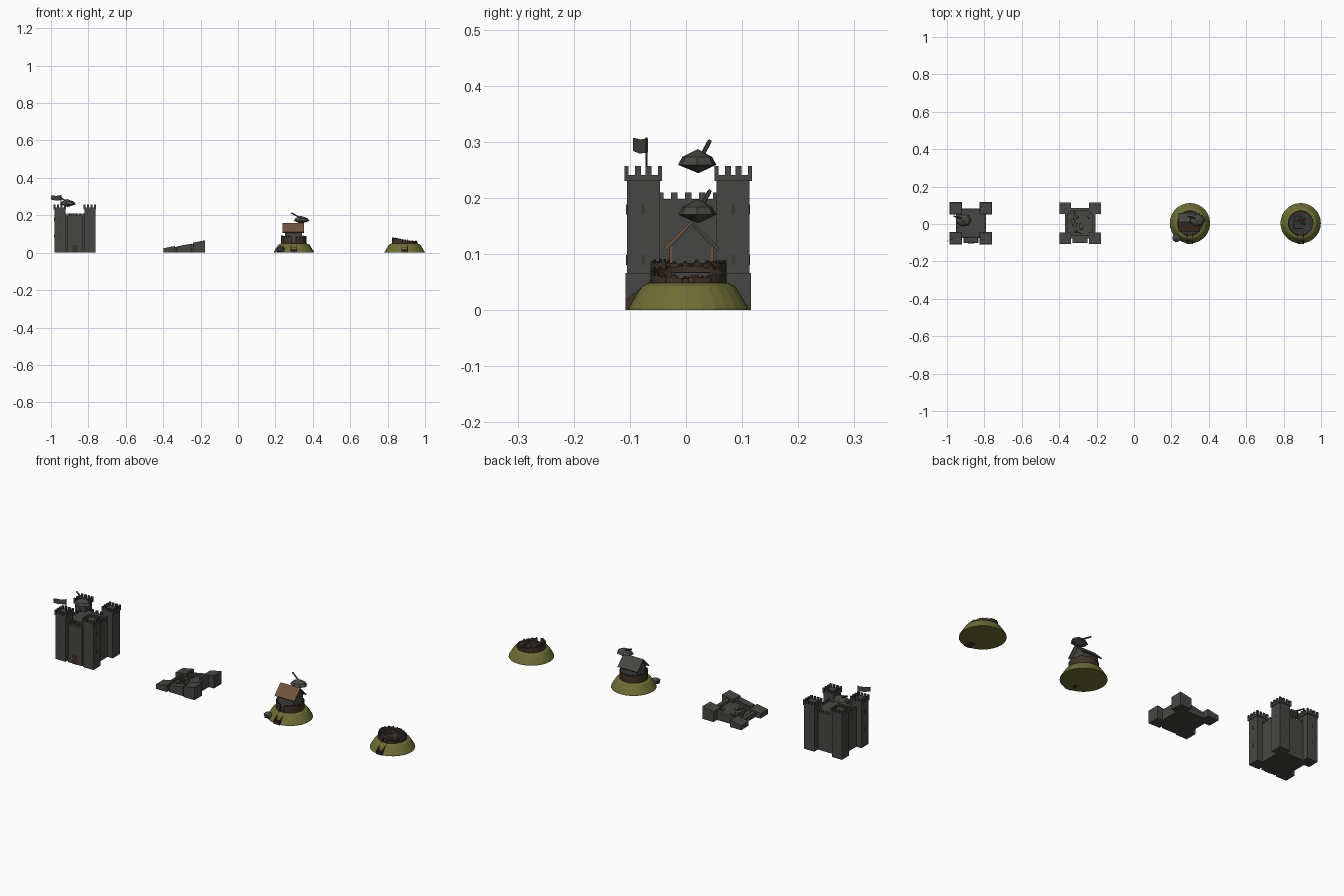
import bpy, bmesh, math, random
from mathutils import Vector, Matrix

if "Cube" in bpy.data.objects:
    bpy.data.objects.remove(bpy.data.objects["Cube"])
random.seed(4)

def mat(name, r, g, b):
    m = bpy.data.materials.new(name)
    m.diffuse_color = (r, g, b, 1)
    m.use_nodes = True
    m.node_tree.nodes["Principled BSDF"].inputs["Base Color"].default_value = m.diffuse_color
    return m

STONE = mat("grey_stone", 0.062, 0.064, 0.056)
DARK = mat("dark_stone", 0.035, 0.036, 0.033)
GRASS = mat("olive_grass", 0.155, 0.155, 0.036)
WOOD = mat("dark_wood", 0.05, 0.032, 0.02)
ROOF = mat("brown_planks", 0.16, 0.088, 0.05)
Y0 = 0.004

def finish(bm, name, material):
    bmesh.ops.recalc_face_normals(bm, faces=bm.faces)
    me = bpy.data.meshes.new(name)
    bm.to_mesh(me)
    bm.free()
    ob = bpy.data.objects.new(name, me)
    me.materials.append(material)
    bpy.context.collection.objects.link(ob)
    return ob

def box(bm, x0, x1, y0, y1, z0, z1):
    """Box; z1 may be a function of (x, y) giving a sloped top."""
    vs = bmesh.ops.create_cube(bm, size=1)['verts']
    for v in vs:
        x = x1 if v.co.x > 0 else x0
        y = y1 if v.co.y > 0 else y0
        top = z1(x, y) if callable(z1) else z1
        v.co = (x, y, top if v.co.z > 0 else z0)
    return vs

def merlons(bm, cx, cy, hx, hy, z0, z1, n, t=0.007):
    """Battlement teeth around a rectangle."""
    for i in range(n):
        f = -1 + 2 * i / (n - 1)
        w = 0.0055
        px, py = cx + f * (hx - w), cy + f * (hy - w)
        for s in (-1, 1):
            ex, ey = cx + s * (hx - t / 2), cy + s * (hy - t / 2)
            box(bm, px - w, px + w, ey - t / 2, ey + t / 2, z0, z1)
            if 0 < i < n - 1:
                box(bm, ex - t / 2, ex + t / 2, py - w, py + w, z0, z1)

def stick(bm, a, b, r, n=5):
    a, b = Vector(a), Vector(b)
    d = b - a
    m = Matrix.Translation((a + b) / 2) @ d.to_track_quat('Z', 'Y').to_matrix().to_4x4()
    bmesh.ops.create_cone(bm, cap_ends=True, segments=n, radius1=r, radius2=r, depth=d.length, matrix=m)

# ---------- intact stone castle ----------
CX = -0.872
TC, TH = 0.08, 0.0295          # tower centre offset, half width
corners = [(sx, sy) for sx in (-1, 1) for sy in (-1, 1)]
bm = bmesh.new()
for sx, sy in corners:
    x, y = CX + sx * TC, Y0 + sy * TC
    box(bm, x - TH, x + TH, y - TH, y + TH, 0, 0.23)
    h = TH + 0.004
    box(bm, x - h, x + h, y - h, y + h, 0.23, 0.241)
    merlons(bm, x, y, h, h, 0.241, 0.257, 4)
finish(bm, "castle_towers", STONE)

bm = bmesh.new()
B = 0.08
box(bm, CX - B, CX + B, Y0 - B, Y0 + B, 0, 0.198)
merlons(bm, CX, Y0, B, B, 0.198, 0.21, 7)
finish(bm, "castle_keep", STONE)
bm = bmesh.new()
box(bm, CX - 0.04, CX + 0.04, Y0 - 0.105, Y0 - 0.07, 0, 0.198)
merlons(bm, CX, Y0 - 0.0875, 0.04, 0.0175, 0.198, 0.21, 4)
finish(bm, "castle_gatehouse", STONE)

# gate and arrow slits
bm = bmesh.new()
box(bm, CX - 0.016, CX + 0.016, Y0 - 0.107, Y0 - 0.104, 0, 0.042)
finish(bm, "castle_gate", WOOD)
bm = bmesh.new()
for sx, sy in corners:
    for z in (0.08, 0.17):
        x, y = CX + sx * TC, Y0 + sy * TC
        ye, xe = y + sy * TH, x + sx * TH
        box(bm, x - 0.002, x + 0.002, ye - 0.001, ye + 0.001, z, z + 0.018)
        box(bm, xe - 0.001, xe + 0.001, y - 0.002, y + 0.002, z, z + 0.018)
finish(bm, "arrow_slits", DARK)

# flag on the front left tower
bm = bmesh.new()
stick(bm, (-0.946, -0.07, 0.235), (-0.946, -0.07, 0.308), 0.002)
finish(bm, "flag_pole", WOOD)
bm = bmesh.new()
pts = [(0, .306), (-.028, .304), (-.054, .307), (-.054, .284), (-.028, .279), (0, .281)]
fv = [bm.verts.new((-0.946 + u, -0.07 + u * 0.46, z)) for u, z in pts]
face = bm.faces.new(fv)
ext = bmesh.ops.extrude_face_region(bm, geom=[face])['geom']
for e in ext:
    if isinstance(e, bmesh.types.BMVert):
        e.co.y += 0.002
finish(bm, "flag", STONE)

# ---------- faceted hovering stones with a slanted stick ----------
def hover_stone(name, x, y, z):
    bm = bmesh.new()
    n = 7
    mid = [[], []]
    for k, (r, h) in enumerate(((1, -0.004), (0.78, 0.01))):
        for i in range(n):
            a = 2 * math.pi * i / n
            mid[k].append(bm.verts.new((x + 0.044 * r * math.cos(a), y + 0.035 * r * math.sin(a), z + h)))
    top = bm.verts.new((x - 0.004, y + 0.001, z + 0.024))
    low = bm.verts.new((x, y + 0.002, z - 0.019))
    for i in range(n):
        j = (i + 1) % n
        bm.faces.new((mid[0][i], mid[0][j], mid[1][j], mid[1][i]))
        bm.faces.new((mid[1][i], mid[1][j], top))
        bm.faces.new((mid[0][j], mid[0][i], low))
    finish(bm, name, STONE)
    bm = bmesh.new()
    stick(bm, (x - 0.01, y + 0.01, z + 0.015), (x - 0.052, y + 0.022, z + 0.038), 0.004)
    finish(bm, name + "_stick", STONE)

hover_stone("castle_hover_stone", -0.911, 0.02, 0.263)
hover_stone("motte_hover_stone", 0.338, 0.02, 0.174)

# ---------- ruined stone castle, sheared off on a slope ----------
RX = -0.288
def cut(off):
    return lambda x, y: 0.045 + off + 0.19 * (x - RX)
bm = bmesh.new()
for sx, sy in corners:
    x, y, h = RX + sx * TC, Y0 + sy * TC, TH + 0.002
    box(bm, x - h, x + h, y - h, y + h, 0, cut(0))
finish(bm, "ruin_towers", STONE)
bm = bmesh.new()
box(bm, RX - 0.07, RX + 0.07, Y0 - 0.07, Y0 + 0.07, 0, cut(-0.018))
for s in (-1, 1):
    box(bm, RX + s * 0.074 - 0.008, RX + s * 0.074 + 0.008, Y0 - B, Y0 + B, 0, cut(-0.006))
    box(bm, RX - B, RX + B, Y0 + s * 0.074 - 0.008, Y0 + s * 0.074 + 0.008, 0, cut(-0.006))
box(bm, RX - 0.04, RX + 0.04, Y0 - 0.105, Y0 - 0.07, 0, cut(-0.004))
finish(bm, "ruin_walls", STONE)
bm = bmesh.new()
for i in range(12):
    x, y = RX + random.uniform(-.055, .055), Y0 + random.uniform(-.055, .055)
    m = (Matrix.Translation((x, y, cut(-0.014)(x, y))) @ Matrix.Rotation(random.uniform(0, 3), 4, 'Z')
         @ Matrix.Rotation(random.uniform(-.4, .4), 4, 'X') @ Matrix.Diagonal((random.uniform(.012, .04), .014, .01, 1)))
    bmesh.ops.create_cube(bm, size=1, matrix=m)
finish(bm, "ruin_rubble", STONE)

# ---------- mounds with palisades ----------
def mound(name, cx, height):
    """Grass mound, stairs and palisade ring; height(x) is the palisade top."""
    bm = bmesh.new()
    n = 28
    prof = [(0.108, 0), (0.107, 0.005), (0.092, 0.03), (0.083, 0.043), (0.072, 0.048)]
    rings = [[bm.verts.new((cx + r * math.cos(2 * math.pi * i / n), Y0 + r * math.sin(2 * math.pi * i / n), z))
              for i in range(n)] for r, z in prof]
    for a, b in zip(rings, rings[1:]):
        for i in range(n):
            j = (i + 1) % n
            bm.faces.new((a[i], a[j], b[j], b[i]))
    bm.faces.new(rings[0])
    bm.faces.new(rings[-1])
    finish(bm, name + "_mound", GRASS)
    # palisade stakes
    bm = bmesh.new()
    k = 40
    for i in range(k):
        a = 2 * math.pi * (i + 0.5) / k
        if abs(a - 1.5 * math.pi) < 0.17:
            continue
        x, y = cx + 0.065 * math.cos(a), Y0 + 0.065 * math.sin(a)
        h = height(x) + random.uniform(-.001, .003)
        m = Matrix.Translation((x, y, (0.045 + h) / 2)) @ Matrix.Rotation(a, 4, 'Z')
        bmesh.ops.create_cube(bm, size=1, matrix=m @ Matrix.Diagonal((0.006, 0.0106, h - 0.045, 1)))
        if i % 2:
            stick(bm, (x, y, h), (x, y, h + 0.004), 0.003, 4)
    finish(bm, name + "_palisade", WOOD)
    # stairs up the front
    bm = bmesh.new()
    for i in range(6):
        y = Y0 - 0.112 + i * 0.009
        box(bm, cx - 0.013, cx + 0.013, y, Y0 - 0.058, 0, 0.008 * (i + 1) + 0.003)
    for s in (-1, 1):
        box(bm, cx + s * 0.015 - 0.002, cx + s * 0.015 + 0.002, Y0 - 0.112, Y0 - 0.058, 0,
            lambda x, y: 0.018 if y < -0.09 else 0.06)
    finish(bm, name + "_stairs", WOOD)
    bm = bmesh.new()
    bmesh.ops.create_cone(bm, cap_ends=True, segments=20, radius1=0.063, radius2=0.063, depth=0.006,
                          matrix=Matrix.Translation((cx, Y0, 0.049)))
    finish(bm, name + "_floor", DARK)

MX, NX = 0.299, 0.891
mound("motte", MX, lambda x: 0.084)
mound("ruin_motte", NX, lambda x: 0.067 - 0.15 * (x - NX))

# hall on the intact mound
HY = 0.01
bm = bmesh.new()
box(bm, MX - 0.045, MX + 0.04, HY - 0.037, HY + 0.037, 0.05, 0.112)
v = [bm.verts.new((MX + x, HY + y, z)) for x in (-0.045, 0.04) for y, z in ((-.037, .112), (.037, .112), (0, .153))]
for f in ((0, 1, 2), (3, 4, 5), (0, 2, 5, 3), (1, 2, 5, 4), (0, 1, 4, 3)):
    bm.faces.new([v[i] for i in f])
finish(bm, "hall_walls", STONE)
for s, nm, mt in ((-1, "front", ROOF), (1, "back", STONE)):
    bm = bmesh.new()
    v = [bm.verts.new((x, HY + s * y, z)) for x in (MX - 0.06, MX + 0.055)
         for y, z in ((0, .16), (.05, .11), (.046, .106), (0, .154))]
    bm.faces.new(v[:4])
    bm.faces.new(v[4:])
    for i in range(4):
        j = (i + 1) % 4
        bm.faces.new((v[i], v[j], v[j + 4], v[i + 4]))
    finish(bm, "hall_roof_" + nm, mt)
bm = bmesh.new()
for x in (MX - 0.045, MX + 0.04):
    for y in (HY - 0.037, HY + 0.037):
        box(bm, x - 0.002, x + 0.002, y - 0.002, y + 0.002, 0.05, 0.114)
finish(bm, "hall_posts", ROOF)

# rock at the foot of the mound
bm = bmesh.new()
bmesh.ops.create_icosphere(bm, subdivisions=1, radius=1, matrix=Matrix.Translation((0.228, -0.075, 0.018))
                           @ Matrix.Diagonal((0.026, 0.024, 0.018, 1)))
finish(bm, "motte_rock", STONE)

# stump of the hall in the ruined mound
bm = bmesh.new()
stump = lambda x, y: 0.062 - 0.15 * (x - NX)
for s in (-1, 1):
    box(bm, NX - 0.04, NX + 0.04, HY + s * 0.034 - 0.003, HY + s * 0.034 + 0.003, 0.048, stump)
    box(bm, NX + s * 0.037 - 0.003, NX + s * 0.037 + 0.003, HY - 0.034, HY + 0.034, 0.048, stump)
finish(bm, "ruin_hall_walls", STONE)
bm = bmesh.new()
for i in range(5):
    a = random.uniform(0, math.pi)
    x, y = NX + random.uniform(-.015, .015), HY + random.uniform(-.015, .015)
    dx, dy = 0.016 * math.cos(a), 0.016 * math.sin(a)
    stick(bm, (x - dx, y - dy, 0.053), (x + dx, y + dy, 0.06), 0.004, 4)
finish(bm, "ruin_hall_beams", ROOF)
